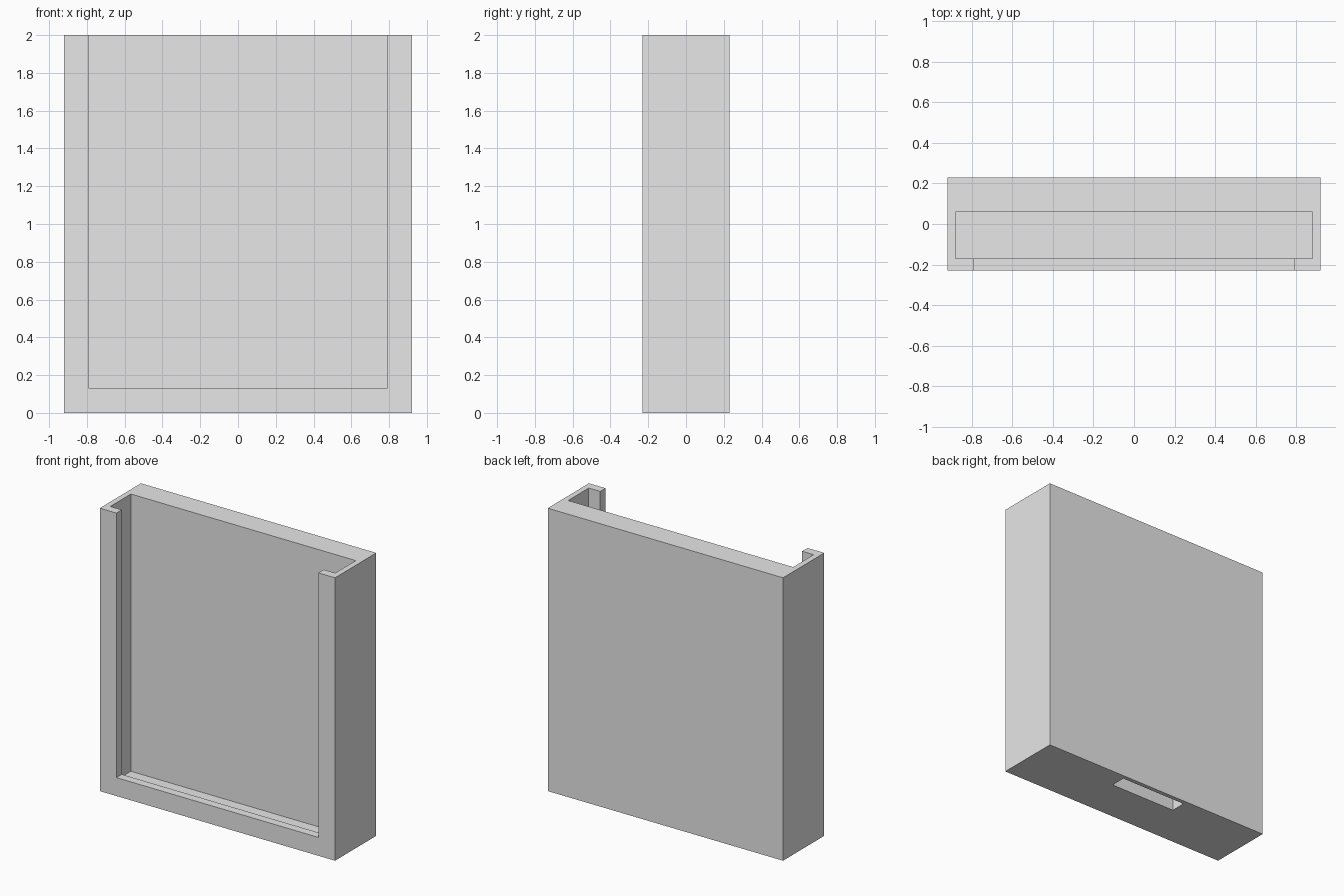
import bpy

if "Cube" in bpy.data.objects:
    bpy.data.objects.remove(bpy.data.objects["Cube"])

grey = bpy.data.materials.new("light grey")
grey.diffuse_color = (0.8, 0.8, 0.8, 1)
grey.use_nodes = True
grey.node_tree.nodes["Principled BSDF"].inputs["Base Color"].default_value = grey.diffuse_color


def box(name, x, y, z):
    """Box spanning the (min, max) ranges on each axis."""
    spans = (x, y, z)
    bpy.ops.mesh.primitive_cube_add(size=1, location=[(a + b) / 2 for a, b in spans])
    ob = bpy.context.object
    ob.name = name
    ob.scale = [b - a for a, b in spans]
    bpy.ops.object.transform_apply(location=True, rotation=True, scale=True)
    ob.data.materials.append(grey)
    return ob


# Outer block of the open-topped holder
holder = box("holder", (-0.92, 0.92), (-0.23, 0.23), (0, 2))

cutters = [
    # Pocket for the held panel, open at the top
    box("pocket_cutter", (-0.88, 0.88), (-0.17, 0.06), (0.04, 2.2)),
    # Front window, leaving a lip on both sides and along the bottom
    box("window_cutter", (-0.79, 0.79), (-0.4, -0.1), (0.13, 2.2)),
    # Mounting slot running up inside the thick back wall
    box("slot_cutter", (-0.26, 0.26), (0.09, 0.20), (-0.1, 1.0)),
]

# Cut each opening out of the block
bpy.context.view_layer.objects.active = holder
for cutter in cutters:
    cutter.hide_render = True
    mod = holder.modifiers.new(cutter.name, 'BOOLEAN')
    mod.operation = 'DIFFERENCE'
    mod.solver = 'EXACT'
    mod.object = cutter
    bpy.ops.object.modifier_apply(modifier=mod.name)
    bpy.data.objects.remove(cutter)
